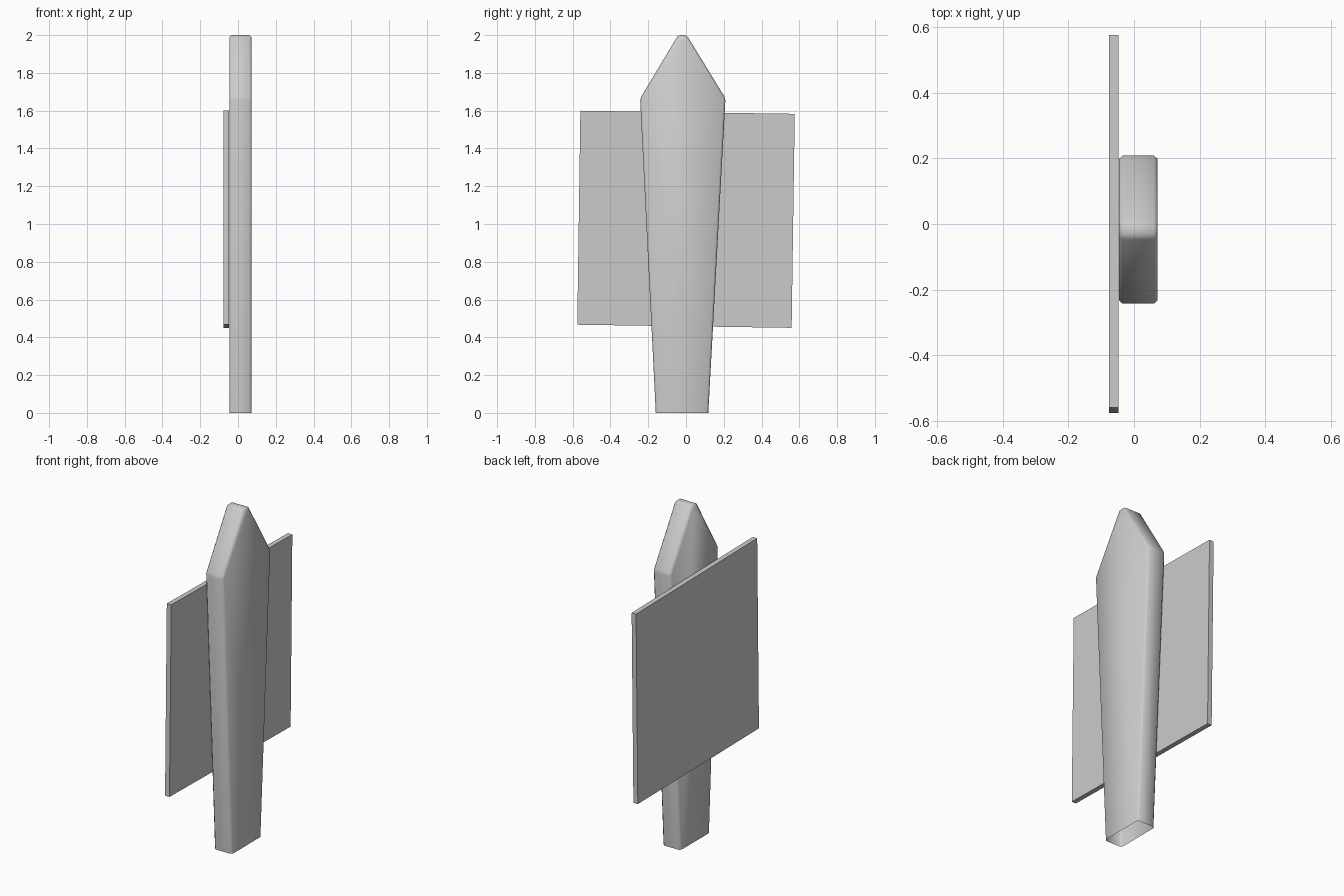
import bpy, bmesh, math
from mathutils import Matrix

if "Cube" in bpy.data.objects:
    bpy.data.objects.remove(bpy.data.objects["Cube"])


def make_object(name, bm, smooth=False):
    bmesh.ops.recalc_face_normals(bm, faces=bm.faces[:])
    mesh = bpy.data.meshes.new(name)
    bm.to_mesh(mesh)
    bm.free()
    for poly in mesh.polygons:
        poly.use_smooth = smooth
    obj = bpy.data.objects.new(name, mesh)
    bpy.context.collection.objects.link(obj)
    return obj


# Pointed post: tapered side profile (y, z) extruded along x
profile = [(-0.16, 0), (0.118, 0), (0.209, 1.665), (0.004, 2.0),
           (-0.042, 2.0), (-0.243, 1.665)]
bm = bmesh.new()
face = bm.faces.new([bm.verts.new((-0.046, y, z)) for y, z in profile])
side = bmesh.ops.extrude_face_region(bm, geom=[face], use_keep_orig=True)
bmesh.ops.translate(bm, vec=(0.118, 0, 0),
                    verts=[v for v in side["geom"] if isinstance(v, bmesh.types.BMVert)])
bmesh.ops.recalc_face_normals(bm, faces=bm.faces[:])

# Open underside, softened edges everywhere else
bottom = [f for f in bm.faces if all(v.co.z < 0.001 for v in f.verts)]
bmesh.ops.delete(bm, geom=bottom, context='FACES_ONLY')
bmesh.ops.bevel(bm, geom=[e for e in bm.edges if not e.is_boundary],
                offset=0.011, offset_type='OFFSET', segments=1,
                profile=0.5, affect='EDGES')
make_object("post", bm, smooth=True)

# Square sign board, slightly tilted, on the post's rear face
bm = bmesh.new()
bmesh.ops.create_cube(bm, size=1, matrix=(
    Matrix.Translation((-0.061, 0, 1.025))
    @ Matrix.Rotation(math.radians(-0.83), 4, 'X')
    @ Matrix.Diagonal((0.029, 1.135, 1.133, 1))))
make_object("sign_board", bm)
